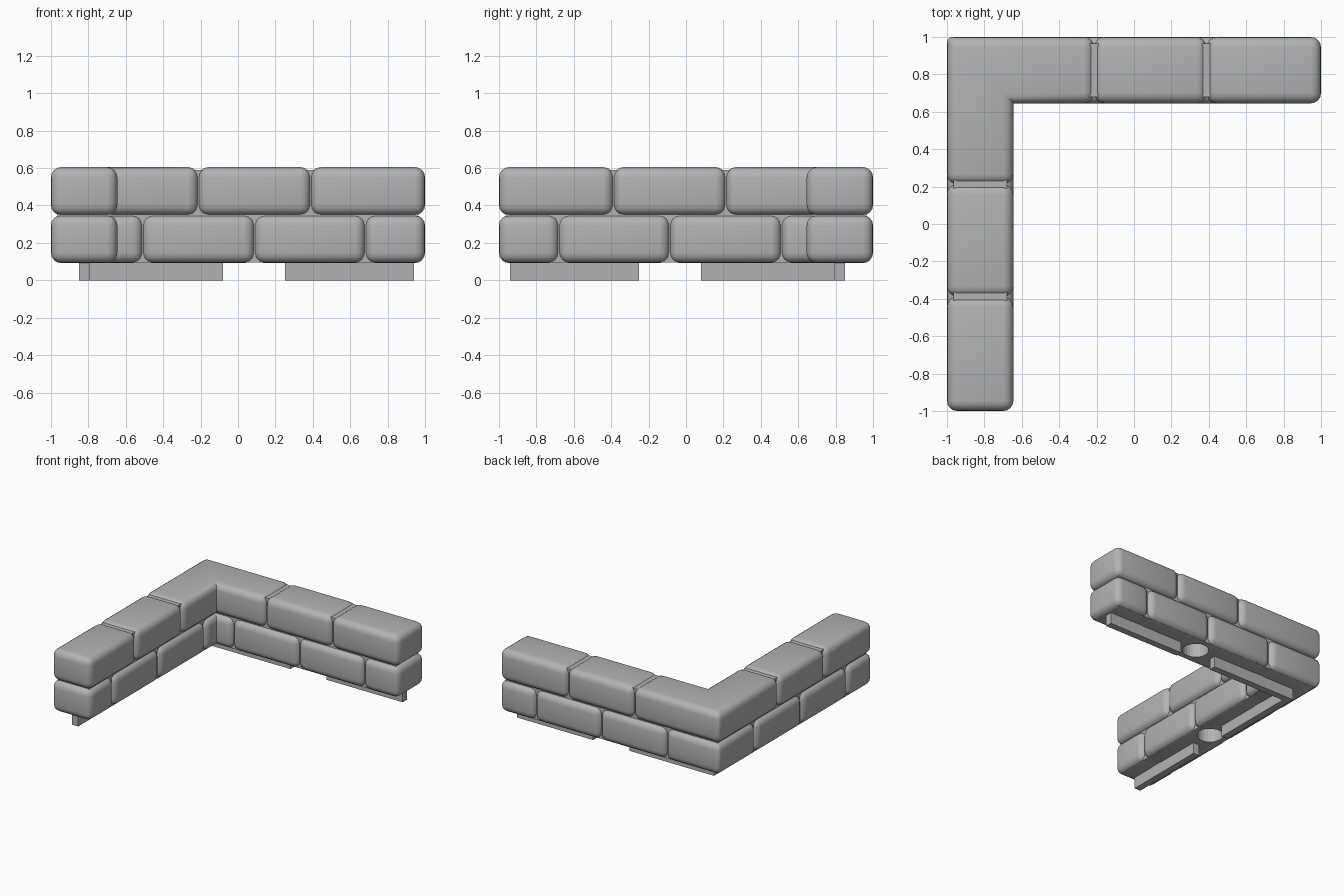
import bpy, bmesh, math

if "Cube" in bpy.data.objects:
    bpy.data.objects.remove(bpy.data.objects["Cube"])

stone = bpy.data.materials.new("grey_stone")
stone.use_nodes = True
GREY = (0.45, 0.45, 0.45, 1)
stone.diffuse_color = GREY
stone.node_tree.nodes["Principled BSDF"].inputs["Base Color"].default_value = GREY

INNER = -0.645      # inner face of the left arm; the back arm mirrors it
ROUND = 0.055


def prism(name, outline, z0, z1, rounded=False):
    """Extrude an outline upwards, optionally with softened edges."""
    bm = bmesh.new()
    base = bm.faces.new([bm.verts.new((x, y, z0)) for x, y in outline])
    top = bmesh.ops.extrude_face_region(bm, geom=[base])
    for v in top["geom"]:
        if isinstance(v, bmesh.types.BMVert):
            v.co.z = z1
    bmesh.ops.recalc_face_normals(bm, faces=bm.faces)
    if rounded:
        weight = bm.edges.layers.float.new("bevel_weight_edge")
        for e in bm.edges:
            a, b = e.verts
            upright = abs(a.co.z - b.co.z) > 0.01
            on_diagonal = abs(a.co.x + a.co.y) < 0.01 and len(outline) == 6
            e[weight] = 1
            if upright and on_diagonal:
                # sharp inner corner, tighter outer corner
                e[weight] = 0 if a.co.x > -0.8 else 0.5
    mesh = bpy.data.meshes.new(name)
    bm.to_mesh(mesh)
    bm.free()
    mesh.materials.append(stone)
    obj = bpy.data.objects.new(name, mesh)
    bpy.context.collection.objects.link(obj)
    if rounded:
        mod = obj.modifiers.new("soft_edges", "BEVEL")
        mod.limit_method = "WEIGHT"
        mod.width = ROUND
        mod.segments = 4
        bpy.ops.object.select_all(action="DESELECT")
        obj.select_set(True)
        bpy.context.view_layer.objects.active = obj
        bpy.ops.object.modifier_apply(modifier=mod.name)
        bpy.ops.object.shade_smooth_by_angle(angle=math.radians(40))
    return obj


def box(name, x0, x1, y0, y1, z0, z1, rounded=False):
    """One block on the back arm and its mirrored twin on the left arm."""
    outline = [(x0, y0), (x1, y0), (x1, y1), (x0, y1)]
    twin = [(-y, -x) for x, y in outline]
    return [prism("back_" + name, outline, z0, z1, rounded),
            prism("left_" + name, twin, z0, z1, rounded)]


def corner(name, reach, inset, z0, z1, rounded=False):
    """L-shaped block around the corner of the wall."""
    o, i = -1 + inset, INNER - inset
    return prism(name, [(o, -o), (o, -reach), (i, -reach), (i, -i),
                        (reach, -i), (reach, -o)], z0, z1, rounded)


# Two staggered courses of rounded bricks
lower, upper = (0.092, 0.348), (0.348, 0.605)
courses = {"lower": (lower, [-0.51, 0.088, 0.68, 1]),
           "upper": (upper, [-0.213, 0.388, 1])}
bricks = []
for course, ((z0, z1), seams) in courses.items():
    made = [corner(course + "_corner_brick", seams[0], 0, z0, z1, True)]
    for n, (a, b) in enumerate(zip(seams, seams[1:]), 1):
        made += box(f"{course}_brick_{n}", a, b, -INNER, 1, z0, z1, True)
    if course == "lower":
        bricks = made

# Mortar core that fills the joints
core = corner("mortar_core", 0.96, 0.035, 0.095, 0.59)

# Rails under the wall
for n, (a, b) in enumerate([(-0.85, -0.08), (0.25, 0.94)], 1):
    box(f"base_rail_{n}", a, b, 0.795, 0.85, 0, 0.12)

# Round sockets in the underside, between the rails
ring = [(0.086 + 0.1 * math.cos(t * math.tau / 24),
         0.822 + 0.1 * math.sin(t * math.tau / 24)) for t in range(24)]
cutters = [prism("back_socket_cutter", ring, 0.02, 0.25),
           prism("left_socket_cutter", [(-y, -x) for x, y in ring], 0.02, 0.25)]
for cutter in cutters:
    cutter.hide_render = True
    cutter.hide_viewport = True
    side = cutter.name.split("_")[0]
    for obj in bricks + [core]:
        if obj is core or obj.name.startswith(side) or "corner" in obj.name:
            mod = obj.modifiers.new(side + "_socket", "BOOLEAN")
            mod.operation = "DIFFERENCE"
            mod.solver = "EXACT"
            mod.object = cutter
